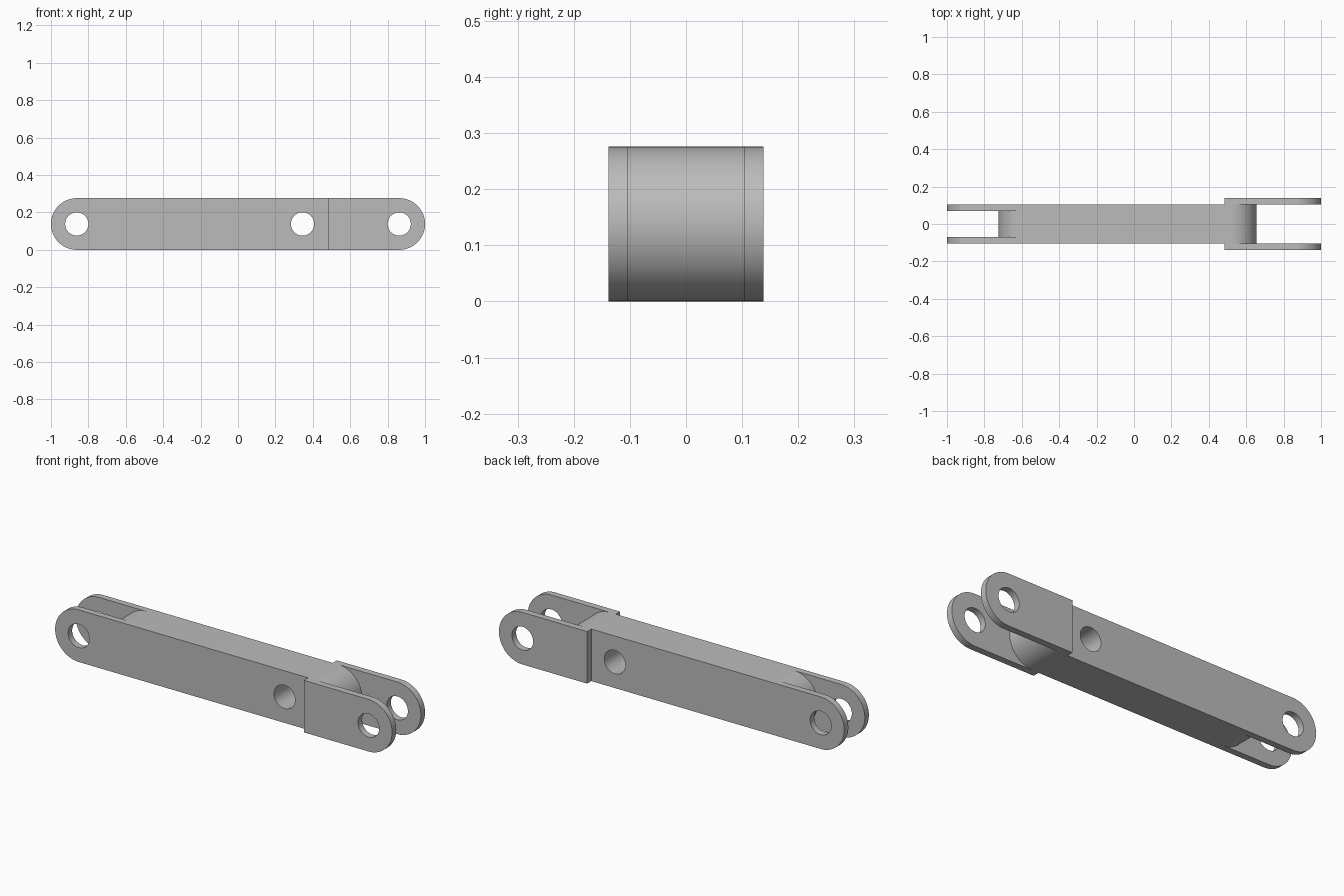
import bpy, bmesh
from math import cos, sin, pi, radians

cube = bpy.data.objects.get("Cube")
if cube:
    bpy.data.objects.remove(cube, do_unlink=True)

R = 0.138            # end radius and half height
HOLE = 0.062         # pin hole radius
BODY, SLOT = 0.103, 0.069   # half widths of the bar and its slot

steel = bpy.data.materials.new("plain_grey")
steel.use_nodes = True
GREY = (0.5, 0.5, 0.5, 1)
steel.diffuse_color = GREY
steel.node_tree.nodes["Principled BSDF"].inputs["Base Color"].default_value = GREY


def arc(cx, start, end, r=R, n=48):
    """Points on an arc around the bar's centre line, angles in degrees."""
    angles = [radians(start + (end - start) * i / n) for i in range(n + 1)]
    return [(cx + r * cos(a), R + r * sin(a)) for a in angles]


def prism(name, profile, y0, y1):
    """Extrude an x-z profile from y0 to y1."""
    bm = bmesh.new()
    face = bm.faces.new([bm.verts.new((x, y0, z)) for x, z in profile])
    out = bmesh.ops.extrude_face_region(bm, geom=[face])
    moved = [v for v in out["geom"] if isinstance(v, bmesh.types.BMVert)]
    bmesh.ops.translate(bm, vec=(0, y1 - y0, 0), verts=moved)
    bmesh.ops.recalc_face_normals(bm, faces=bm.faces)
    mesh = bpy.data.meshes.new(name)
    bm.to_mesh(mesh)
    bm.free()
    mesh.materials.append(steel)
    ob = bpy.data.objects.new(name, mesh)
    bpy.context.collection.objects.link(ob)
    return ob


def pin_cutter(x):
    return prism("pin_cutter", arc(x, 0, 360, HOLE)[:-1], -0.3, 0.3)


def finish(ob, cutters):
    """Cut the part, drop the cutters and smooth the round faces."""
    bpy.ops.object.select_all(action="DESELECT")
    bpy.context.view_layer.objects.active = ob
    ob.select_set(True)
    for c in cutters:
        c.hide_render = True
        mod = ob.modifiers.new("cut", "BOOLEAN")
        mod.operation, mod.solver, mod.object = "DIFFERENCE", "EXACT", c
        bpy.ops.object.modifier_apply(modifier=mod.name)
        bpy.data.objects.remove(c, do_unlink=True)
    bpy.ops.object.shade_smooth_by_angle(angle=radians(30))


# Main bar, rounded at both ends, with a slotted fork at the right-hand end
bar = prism("link_bar", arc(-1 + R, 90, 270) + arc(0.517, -90, 90), -BODY, BODY)
slot_profile = ([(-1.2, -0.1), (-0.586, -0.1)] + arc(-0.586, 270, 90)
                + [(-0.586, 0.4), (-1.2, 0.4)])
slot = prism("slot_cutter", slot_profile, -SLOT, SLOT)
finish(bar, [slot, pin_cutter(-1 + R), pin_cutter(0.345)])

# Outer cheek plates carrying the other fork
plate_profile = [(0.483, 2 * R), (0.483, 0)] + arc(1 - R, -90, 90)
for name, side in (("front_plate", -1), ("back_plate", 1)):
    plate = prism(name, plate_profile, side * BODY, side * R)
    finish(plate, [pin_cutter(1 - R)])
